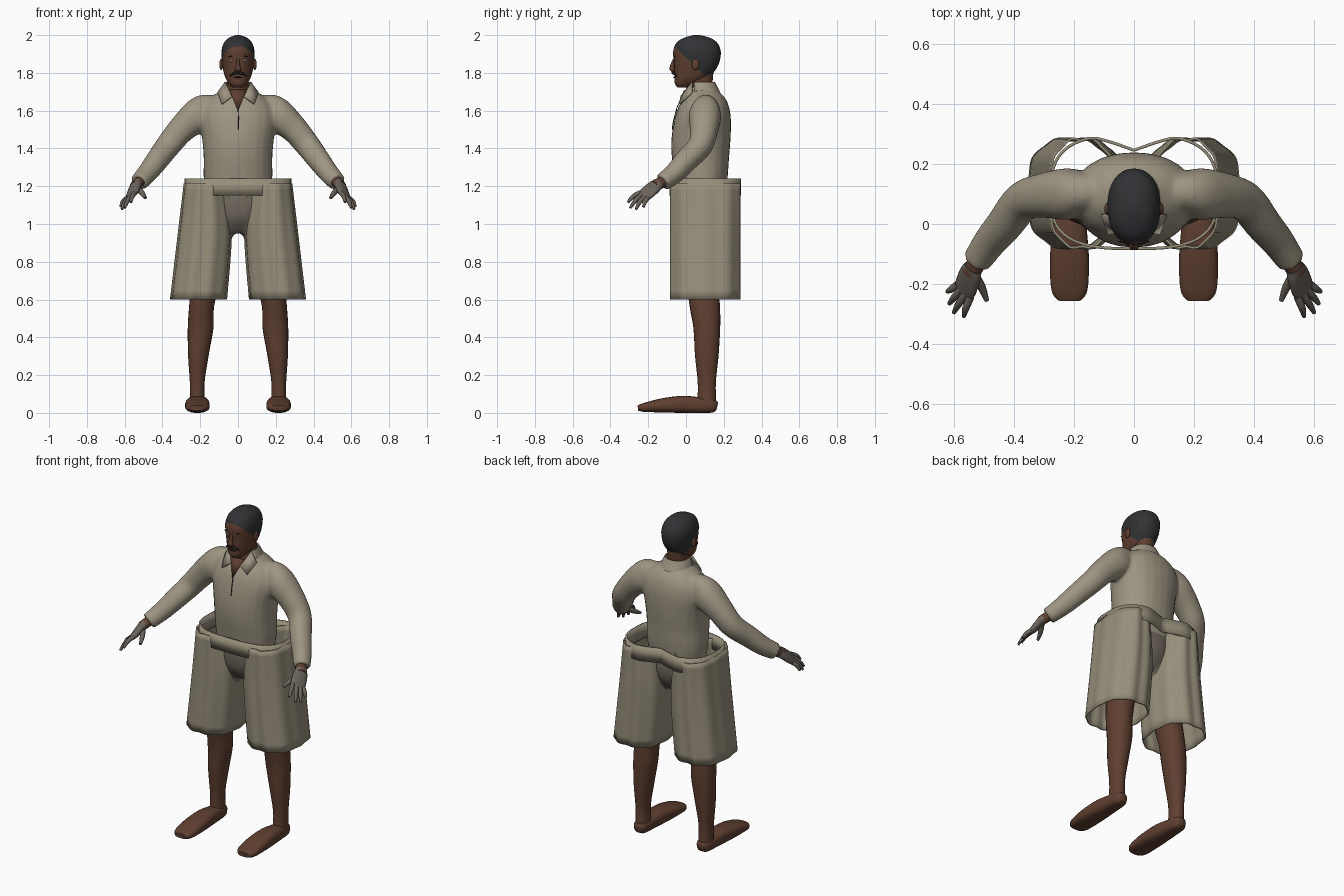
import bpy
import bmesh
from math import sin, cos, pi, radians
from mathutils import Vector

cube = bpy.data.objects.get("Cube")
if cube:
    bpy.data.objects.remove(cube, do_unlink=True)


def material(name, r, g, b):
    m = bpy.data.materials.new(name)
    m.use_nodes = True
    m.diffuse_color = (r, g, b, 1)
    bsdf = m.node_tree.nodes["Principled BSDF"]
    bsdf.inputs["Base Color"].default_value = (r, g, b, 1)
    bsdf.inputs["Roughness"].default_value = 0.8
    return m


SHIRT = material("shirt khaki", 0.34, 0.30, 0.225)
TROUSER = material("trouser khaki", 0.31, 0.275, 0.20)
SKIN = material("brown skin", 0.115, 0.05, 0.03)
HAIR = material("charcoal hair", 0.03, 0.032, 0.035)
GLOVE = material("glove grey", 0.145, 0.125, 0.105)
SHORTS = material("shorts grey", 0.17, 0.145, 0.115)
EYE = material("eye grey", 0.35, 0.28, 0.25)
DARK = material("dark trim", 0.015, 0.012, 0.01)


def spline(rows, steps=5):
    """Smooth interpolation through rows of numbers."""
    out = []
    last = len(rows) - 1
    for i in range(last):
        a, b, c, d = rows[max(i - 1, 0)], rows[i], rows[i + 1], rows[min(i + 2, last)]
        for k in range(steps):
            t = k / steps
            out.append([q + 0.5 * t * (r - p + t * (2 * p - 5 * q + 4 * r - s + t * (3 * (q - r) + s - p)))
                        for p, q, r, s in zip(a, b, c, d)])
    return out + [list(rows[last])]


def oval(n, power=2.0, pleats=0, depth=0.0):
    """Unit superellipse outline, optionally pleated."""
    pts = []
    for i in range(n):
        t = 2 * pi * i / n
        c, s = cos(t), sin(t)
        k = (abs(c) ** power + abs(s) ** power) ** (-1 / power) * (1 + depth * cos(pleats * t))
        pts.append((c * k, s * k))
    return pts


def loft(bm, rows, ref=None, outline=None, cap=True):
    """Bridge rings (x, y, z, a, b); level rings unless ref gives the side direction."""
    outline = outline or oval(24, 2.2)
    centres = [Vector(r[:3]) for r in rows]
    rings = []
    for i, r in enumerate(rows):
        u, v = Vector((1, 0, 0)), Vector((0, 1, 0))
        if ref:
            t = (centres[min(i + 1, len(rows) - 1)] - centres[max(i - 1, 0)]).normalized()
            u = Vector(ref)
            u = (u - t * t.dot(u)).normalized()
            v = t.cross(u)
        rings.append([bm.verts.new(centres[i] + u * p * r[3] + v * q * r[4]) for p, q in outline])
    n = len(outline)
    for lo, hi in zip(rings, rings[1:]):
        for j in range(n):
            bm.faces.new((lo[j], lo[(j + 1) % n], hi[(j + 1) % n], hi[j]))
    if cap:
        bm.faces.new(rings[0])
        bm.faces.new(rings[-1])


def finish(bm, name, mats, mirror=False, solid=0, fuse=0, angle=50):
    bmesh.ops.recalc_face_normals(bm, faces=bm.faces[:])
    me = bpy.data.meshes.new(name)
    bm.to_mesh(me)
    bm.free()
    ob = bpy.data.objects.new(name, me)
    bpy.context.scene.collection.objects.link(ob)
    for m in mats:
        me.materials.append(m)
    for p in me.polygons:
        p.use_smooth = True
    me.set_sharp_from_angle(angle=radians(angle))
    if mirror:
        ob.modifiers.new("mirror", 'MIRROR').use_clip = False
    if solid:
        s = ob.modifiers.new("thickness", 'SOLIDIFY')
        s.thickness, s.offset = solid, 0
    if fuse:
        r = ob.modifiers.new("fuse", 'REMESH')
        r.mode, r.voxel_size, r.use_smooth_shade = 'VOXEL', fuse, True
        s = ob.modifiers.new("soften", 'SMOOTH')
        s.factor, s.iterations = 0.5, 6
    return ob


def part(name, rows, mat, ref=None, outline=None, mirror=False, cap=True, solid=0):
    bm = bmesh.new()
    loft(bm, spline(rows), ref, outline, cap)
    return finish(bm, name, [mat], mirror, solid)


def level(rows):
    """Rows of z, half width, front y, back y."""
    return [(0, (f + b) / 2, z, w, (b - f) / 2) for z, w, f, b in rows]


def ball(name, pos, scale, mat):
    bm = bmesh.new()
    bmesh.ops.create_uvsphere(bm, u_segments=16, v_segments=10, radius=1)
    for v in bm.verts:
        v.co = Vector(pos) + Vector(a * b for a, b in zip(v.co, scale))
    finish(bm, name, [mat], mirror=True)


# Shirt: torso and both sleeves fused into one soft surface
bm = bmesh.new()
loft(bm, spline(level([
    (1.14, .170, -.045, .205), (1.24, .182, -.058, .22), (1.35, .182, -.075, .228),
    (1.45, .190, -.077, .236), (1.55, .205, -.062, .238), (1.62, .190, -.04, .228),
    (1.67, .145, -.01, .205), (1.71, .085, .015, .165), (1.73, .07, .02, .15)])))
sleeve = [(.12, .105, 1.63, .05, .06), (.17, .105, 1.605, .07, .085), (.22, .1, 1.57, .086, .088),
          (.30, .095, 1.5, .075, .073), (.37, .075, 1.415, .065, .066), (.43, .0, 1.335, .06, .06),
          (.48, -.06, 1.27, .054, .054), (.525, -.125, 1.22, .047, .047)]
for side in (1, -1):
    loft(bm, spline([(side * r[0], *r[1:]) for r in sleeve]), ref=(0, 1, 0))
finish(bm, "shirt", [SHIRT], fuse=0.01)

# Collar band, open at the front, with two pointed flaps
bm = bmesh.new()
loft(bm, spline(level([(1.69, .09, .0, .18), (1.72, .08, .005, .165), (1.75, .068, .01, .15)])), cap=False)
bmesh.ops.delete(bm, geom=[f for f in bm.faces if f.calc_center_median().y < .04], context='FACES')
finish(bm, "collar_band", [SHIRT], solid=0.008)
bm = bmesh.new()
flap = [(.066, .035, 1.752), (.108, .03, 1.695), (.085, -.032, 1.635), (.032, -.026, 1.675)]
bm.faces.new([bm.verts.new(p) for p in flap])
finish(bm, "collar_flaps", [SHIRT], mirror=True, solid=0.009)

# Open neckline and the placket seam under it
bm = bmesh.new()
bm.faces.new([bm.verts.new(p) for p in [(0, -.054, 1.6), (.045, -.008, 1.71), (-.045, -.008, 1.71)]])
finish(bm, "neckline", [SKIN], solid=0.004)
part("placket_seam", [(0, -.05, 1.605, .002, .003), (.003, -.065, 1.55, .002, .003),
                      (.003, -.073, 1.5, .002, .003)], DARK, outline=oval(6))

# Neck and head, with the hairline cut as a clean edge
part("neck", level([(1.6, .06, -.02, .12), (1.7, .057, .0, .135), (1.8, .056, .01, .145)]), SKIN)
bm = bmesh.new()
loft(bm, spline(level([
    (1.722, .028, -.042, .02), (1.74, .046, -.058, .06), (1.77, .065, -.06, .115),
    (1.80, .075, -.06, .145), (1.84, .083, -.062, .17), (1.88, .087, -.067, .182),
    (1.92, .087, -.067, .183), (1.96, .074, -.05, .165), (1.985, .05, -.012, .128),
    (2.0, .012, .04, .075)])), outline=oval(40, 2.2))
point, normal = Vector((0, -.06, 1.94)), Vector((0, .185, .19))
bmesh.ops.bisect_plane(bm, geom=bm.verts[:] + bm.edges[:] + bm.faces[:], plane_co=point, plane_no=normal)
for f in bm.faces:
    f.material_index = int((f.calc_center_median() - point).dot(normal) > 0)
finish(bm, "head", [SKIN, HAIR])

# Face
part("nose", [(0, -.06, 1.88, .006, .006), (0, -.072, 1.845, .009, .01),
              (0, -.073, 1.818, .017, .014), (0, -.064, 1.803, .009, .008)], SKIN)
ball("ears", (.089, .05, 1.845), (.01, .02, .03), SKIN)
ball("eyes", (.033, -.056, 1.866), (.013, .005, .0055), EYE)
ball("eyebrows", (.035, -.058, 1.887), (.017, .004, .004), DARK)
part("moustache", [(-.044, -.05, 1.783, .003, .003), (-.026, -.062, 1.796, .007, .007),
                   (0, -.07, 1.801, .006, .008), (.026, -.062, 1.796, .007, .007),
                   (.044, -.05, 1.783, .003, .003)], DARK, ref=(0, 1, 0))
part("mouth", [(-.024, -.057, 1.775, .002, .002), (0, -.062, 1.777, .004, .004),
               (.024, -.057, 1.775, .002, .002)], DARK, ref=(0, 1, 0))

# Wrists, gloved palms, fingers and thumbs
across = Vector((-.65, -.63, .43))
part("wrists", [(.51, -.105, 1.235, .032, .03), (.545, -.165, 1.2, .031, .027)], SKIN,
     ref=across, mirror=True)
part("palms", [(.535, -.145, 1.215, .032, .026), (.546, -.17, 1.195, .042, .023),
               (.56, -.21, 1.16, .045, .019), (.57, -.232, 1.143, .036, .012)], GLOVE,
     ref=across, mirror=True)
tips = {"index": (.567, -.308, 1.115), "middle": (.6, -.295, 1.085),
        "ring": (.615, -.265, 1.078), "little": (.622, -.225, 1.09)}
for k, (finger, tip) in enumerate(tips.items()):
    base = Vector((.566, -.222, 1.152)) + across * (.033 - .022 * k)
    middle = (base + Vector(tip)) / 2 + Vector((.004, -.004, .005))
    part(finger + "_fingers", [(*base, .013, .013), (*middle, .012, .012), (*tip, .007, .007)],
         GLOVE, ref=across, outline=oval(10), mirror=True)
part("thumbs", [(.535, -.165, 1.195, .018, .016), (.508, -.21, 1.163, .015, .014),
                (.49, -.255, 1.138, .008, .008)], GLOVE, ref=across, outline=oval(10), mirror=True)

# Undershorts: pelvis and two short legs fused
bm = bmesh.new()
loft(bm, spline(level([(1.2, .165, -.04, .2), (1.1, .165, -.045, .215), (1.02, .13, -.03, .2),
                       (.95, .05, .02, .15)])))
for side in (1, -1):
    loft(bm, [(side * .095, .085, 1.1, .095, .115), (side * .115, .085, .98, .098, .11),
              (side * .13, .085, .89, .09, .1)])
finish(bm, "undershorts", [SHORTS], fuse=0.012)

# Legs and long feet
part("legs", [(.105, .085, 1.05, .08, .09), (.128, .085, .9, .083, .09), (.168, .085, .72, .077, .085),
              (.193, .1, .56, .066, .08), (.198, .11, .45, .068, .071), (.21, .11, .3, .054, .062),
              (.216, .11, .16, .039, .048), (.216, .11, .05, .04, .05)], SKIN, mirror=True)
part("feet", [(.215, .165, .032, .022, .022), (.215, .14, .037, .04, .036), (.215, .06, .042, .05, .042),
              (.215, -.02, .045, .058, .045), (.215, -.12, .04, .065, .038), (.215, -.22, .029, .06, .024),
              (.215, -.255, .026, .038, .014)], SKIN, ref=(1, 0, 0), outline=oval(24, 2.8), mirror=True)

# Wide pleated trouser legs, open at both ends
part("trouser_legs", [(.209, .102, .6, .144, .181), (.176, .102, .95, .136, .181),
                      (.174, .102, 1.215, .107, .181)], TROUSER,
     outline=oval(80, 2.6, pleats=10, depth=0.022), mirror=True, cap=False, solid=0.008)

# Stiff waistband standing away from the body, pinched in at the back
band = [(x, y * (1.08 if y > 0 else 1) - (.28 * max(0, 1 - abs(x) / .5) if y > 0 else 0))
        for x, y in oval(72, 3)]
bm = bmesh.new()
loft(bm, [(0, .1, 1.15, .277, .182), (0, .1, 1.24, .277, .182)], outline=band, cap=False)
finish(bm, "waistband", [TROUSER], solid=0.01)
